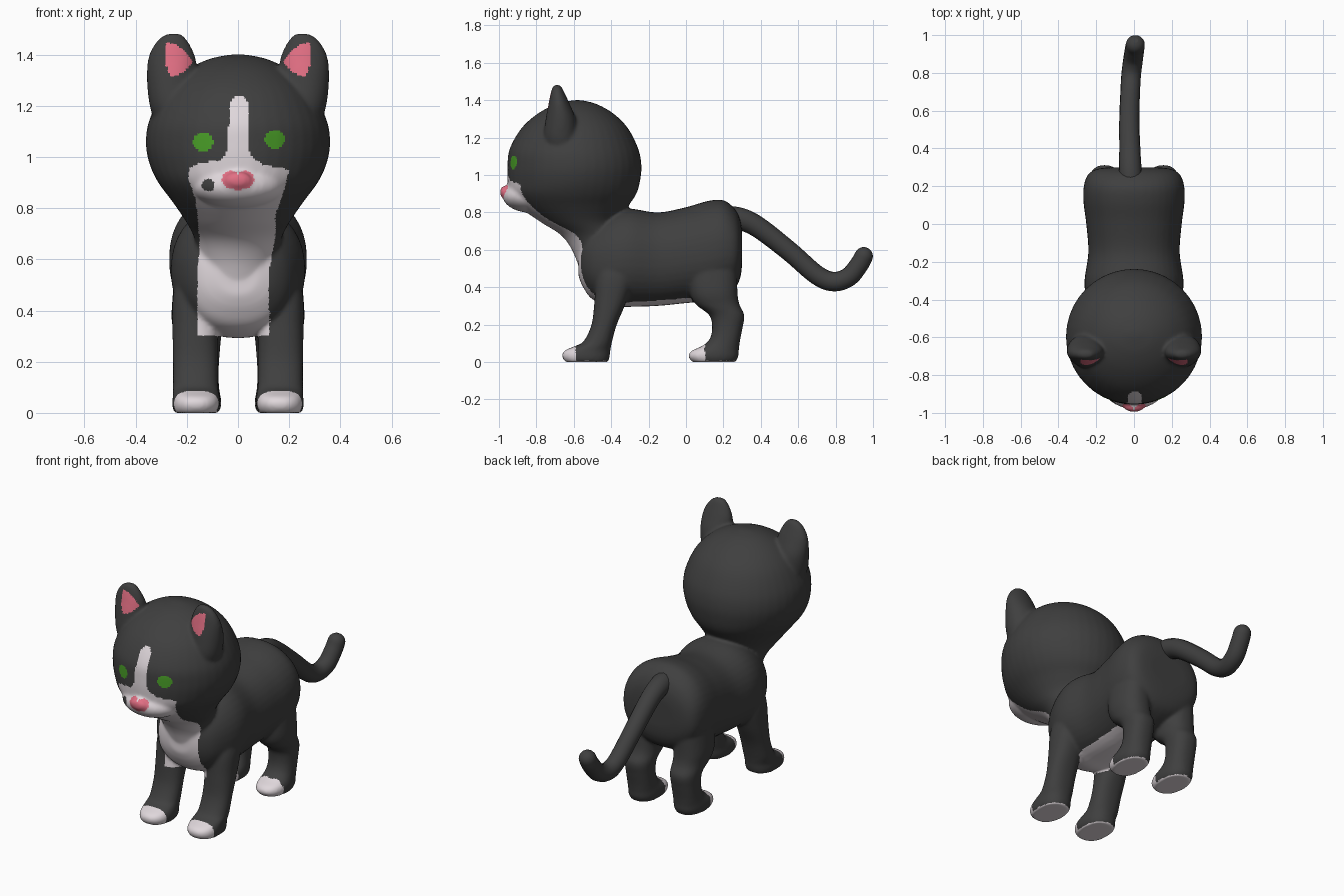
import bpy, bmesh, math
from mathutils import Vector


def material(name, rgb):
    m = bpy.data.materials.new(name)
    m.diffuse_color = (*rgb, 1)
    return m


MATS = [material("charcoal fur", (0.05, 0.05, 0.05)),
        material("white fur", (0.74, 0.68, 0.71)),
        material("pink skin", (0.76, 0.16, 0.23)),
        material("green eye", (0.065, 0.33, 0.02))]
DARK, WHITE, PINK, GREEN = range(4)


def spline(rows, steps=6):
    """Smooth Catmull-Rom rows through the given rows."""
    out = []
    for i in range(len(rows) - 1):
        p = [rows[max(i - 1, 0)], rows[i], rows[i + 1], rows[min(i + 2, len(rows) - 1)]]
        for s in range(steps):
            t = s / steps
            out.append([0.5 * (2 * b + (c - a) * t + (2 * a - 5 * b + 4 * c - d) * t * t
                               + (3 * b - a - 3 * c + d) * t ** 3) for a, b, c, d in zip(*p)])
    return out + [list(rows[-1])]


def loft(bm, rows, axis="z", power=2.0, n=40, side=1):
    """Closed loft; each row is (position, low, high, half width, centre x)."""
    rings = []
    for t, lo, hi, hw, cx in spline(rows):
        ring = []
        for k in range(n):
            a = 2 * math.pi * k / n
            c, s = [math.copysign(abs(f) ** (2 / power), f) for f in (math.cos(a), math.sin(a))]
            u, v = side * (cx + hw * c), (lo + hi) / 2 + (hi - lo) / 2 * s
            ring.append(bm.verts.new((u, v, t) if axis == "z" else (u, t, v)))
        rings.append(ring)
    for r, q in zip(rings, rings[1:]):
        for k in range(n):
            bm.faces.new((r[k], r[(k + 1) % n], q[(k + 1) % n], q[k]))
    bm.faces.new(rings[0][::-1])
    bm.faces.new(rings[-1])


def ellipsoid(bm, centre, radii):
    new = bmesh.ops.create_uvsphere(bm, u_segments=32, v_segments=20, radius=1)["verts"]
    for v in new:
        v.co = Vector(c + r * p for c, r, p in zip(centre, radii, v.co))


def inside(x, z, poly):
    hit = False
    for (x1, z1), (x2, z2) in zip(poly, poly[1:] + poly[:1]):
        if (z1 > z) != (z2 > z) and x < (x2 - x1) * (z - z1) / (z2 - z1) + x1:
            hit = not hit
    return hit


def bake(obj, name):
    """Replace an object by its evaluated mesh."""
    dg = bpy.context.evaluated_depsgraph_get()
    mesh = bpy.data.meshes.new_from_object(obj.evaluated_get(dg))
    bpy.data.objects.remove(obj)
    mesh.materials.clear()
    for m in MATS:
        mesh.materials.append(m)
    mesh.shade_smooth()
    out = bpy.data.objects.new(name, mesh)
    bpy.context.collection.objects.link(out)
    return out


bm = bmesh.new()

# head running down into the neck
loft(bm, [(0.50, -0.57, -0.30, 0.15, 0), (0.60, -0.61, -0.30, 0.16, 0),
          (0.68, -0.67, -0.33, 0.17, 0), (0.75, -0.78, -0.355, 0.205, 0),
          (0.83, -0.89, -0.31, 0.26, 0), (0.90, -0.945, -0.265, 0.312, 0),
          (0.97, -0.955, -0.245, 0.345, 0), (1.05, -0.955, -0.238, 0.36, 0),
          (1.14, -0.943, -0.255, 0.348, 0), (1.25, -0.88, -0.31, 0.295, 0),
          (1.33, -0.79, -0.39, 0.215, 0), (1.38, -0.69, -0.48, 0.12, 0),
          (1.40, -0.60, -0.56, 0.03, 0)])
# muzzle and nose
ellipsoid(bm, (0, -0.82, 0.887), (0.185, 0.16, 0.09))
ellipsoid(bm, (0, -0.968, 0.908), (0.055, 0.027, 0.035))

# torso
loft(bm, [(-0.575, 0.46, 0.62, 0.08, 0), (-0.55, 0.40, 0.68, 0.15, 0),
          (-0.50, 0.335, 0.74, 0.205, 0), (-0.40, 0.295, 0.80, 0.25, 0),
          (-0.30, 0.295, 0.82, 0.262, 0), (-0.15, 0.30, 0.80, 0.242, 0),
          (0.0, 0.315, 0.828, 0.253, 0), (0.12, 0.325, 0.862, 0.268, 0),
          (0.20, 0.35, 0.865, 0.266, 0), (0.26, 0.39, 0.82, 0.245, 0),
          (0.29, 0.45, 0.76, 0.20, 0), (0.30, 0.52, 0.70, 0.13, 0)], "y", 2.2)

for side in (-1, 1):
    # ears
    loft(bm, [(1.12, -0.74, -0.58, 0.07, 0.25), (1.20, -0.76, -0.58, 0.09, 0.255),
              (1.30, -0.75, -0.59, 0.098, 0.258), (1.38, -0.735, -0.622, 0.094, 0.258),
              (1.43, -0.725, -0.645, 0.075, 0.258), (1.465, -0.715, -0.662, 0.05, 0.255),
              (1.482, -0.705, -0.675, 0.025, 0.25)], side=side)
    # front legs with paws
    loft(bm, [(0, -0.645, -0.415, 0.085, 0.165), (0.03, -0.663, -0.408, 0.094, 0.163),
              (0.06, -0.65, -0.405, 0.092, 0.163), (0.085, -0.595, -0.40, 0.09, 0.165),
              (0.11, -0.548, -0.395, 0.088, 0.166), (0.20, -0.505, -0.37, 0.087, 0.167),
              (0.32, -0.49, -0.32, 0.088, 0.168), (0.45, -0.48, -0.28, 0.085, 0.17),
              (0.55, -0.45, -0.28, 0.06, 0.17)], power=2.3, side=side)
    # hind legs with paws
    loft(bm, [(0, 0.035, 0.265, 0.08, 0.155), (0.03, 0.012, 0.28, 0.09, 0.155),
              (0.06, 0.03, 0.282, 0.088, 0.155), (0.085, 0.085, 0.285, 0.083, 0.155),
              (0.12, 0.125, 0.29, 0.08, 0.155), (0.18, 0.14, 0.302, 0.08, 0.155),
              (0.25, 0.125, 0.312, 0.085, 0.155), (0.31, 0.05, 0.285, 0.093, 0.157),
              (0.38, 0.02, 0.275, 0.10, 0.16), (0.52, 0.01, 0.275, 0.09, 0.16)],
         power=2.3, side=side)

# fuse the parts into one smooth skin
mesh = bpy.data.meshes.new("skin")
bm.to_mesh(mesh)
bm.free()
raw = bpy.data.objects.new("raw_skin", mesh)
bpy.context.collection.objects.link(raw)
rm = raw.modifiers.new("fuse", "REMESH")
rm.mode, rm.voxel_size = "VOXEL", 0.009
sm = raw.modifiers.new("soften", "SMOOTH")
sm.factor, sm.iterations = 0.5, 9
body = bake(raw, "head_body_and_legs")

# coat markings, as outlines in the front view
BIB = [(-0.155, 0.30), (-0.16, 0.44), (-0.15, 0.68), (-0.165, 0.83), (-0.195, 0.92),
       (-0.19, 0.955), (-0.15, 0.978), (-0.07, 0.985), (-0.045, 1.02), (-0.03, 1.21),
       (-0.01, 1.24), (0.02, 1.24), (0.04, 1.21), (0.045, 1.02), (0.06, 0.995), (0.10, 0.97),
       (0.20, 0.95), (0.18, 0.87), (0.145, 0.77), (0.145, 0.68), (0.12, 0.55), (0.12, 0.30)]
EAR = [(0.175, 1.37), (0.20, 1.405), (0.245, 1.445), (0.278, 1.445),
       (0.286, 1.375), (0.265, 1.31), (0.22, 1.325)]


def oval(x, z, cx, cz, rx, rz):
    return ((x - cx) / rx) ** 2 + ((z - cz) / rz) ** 2 < 1


def coat(c, n):
    x, y, z = c
    if z < 0.09 and (y < -0.59 or 0 < y < 0.10) or z < 0.014 and n.z < -0.6:
        return WHITE                                   # toes and soles
    if z > 1.28 and n.y < -0.2 and inside(abs(x), z, EAR):
        return PINK                                    # inner ears
    if y < -0.7 and n.y < 0:
        if oval(x, z, -0.137, 1.058, 0.04, 0.036) or oval(x, z, 0.144, 1.068, 0.04, 0.036):
            return GREEN                               # eyes
        if any(oval(x, z, s * 0.028, 0.912, 0.036, 0.034) for s in (-1, 1)) \
                or oval(x, z, 0, 0.90, 0.045, 0.03):
            return PINK                                # nose
        if oval(x, z, -0.117, 0.89, 0.026, 0.024):
            return DARK                                # cheek spot
    if y < -0.42 and (n.y < -0.1 or n.z < -0.5) and inside(x, z, BIB):
        return WHITE                                   # blaze, muzzle and bib
    if 0.26 < z < 0.4 and n.z < -0.5 and abs(x) < 0.125 and y < 0.03:
        return WHITE                                   # belly
    return DARK


for p in body.data.polygons:
    p.material_index = coat(p.center, p.normal)

# tail: swept tube with a rounded tip (x, y, z, radius)
path = spline([(-0.015, 0.20, 0.775, 0.06), (-0.02, 0.29, 0.765, 0.06),
               (-0.022, 0.39, 0.718, 0.056), (-0.025, 0.555, 0.59, 0.053),
               (-0.02, 0.70, 0.465, 0.052), (-0.015, 0.79, 0.43, 0.052),
               (-0.005, 0.87, 0.455, 0.052), (0.003, 0.925, 0.52, 0.051),
               (0.007, 0.95, 0.565, 0.05)])
end, way = Vector(path[-1][:3]), Vector((0.03, 0.45, 0.89)).normalized()
for a in range(15, 90, 15):
    a = math.radians(a)
    path.append([*(end + way * 0.05 * math.sin(a)), 0.05 * math.cos(a)])
curve = bpy.data.curves.new("tail", "CURVE")
curve.dimensions, curve.bevel_depth, curve.bevel_resolution = "3D", 1.0, 6
curve.use_fill_caps = True
line = curve.splines.new("POLY")
line.points.add(len(path) - 1)
for pt, (x, y, z, r) in zip(line.points, path):
    pt.co, pt.radius = (x, y, z, 1), r
tail = bpy.data.objects.new("tail_path", curve)
bpy.context.collection.objects.link(tail)
bpy.context.view_layer.update()
bake(tail, "tail")
